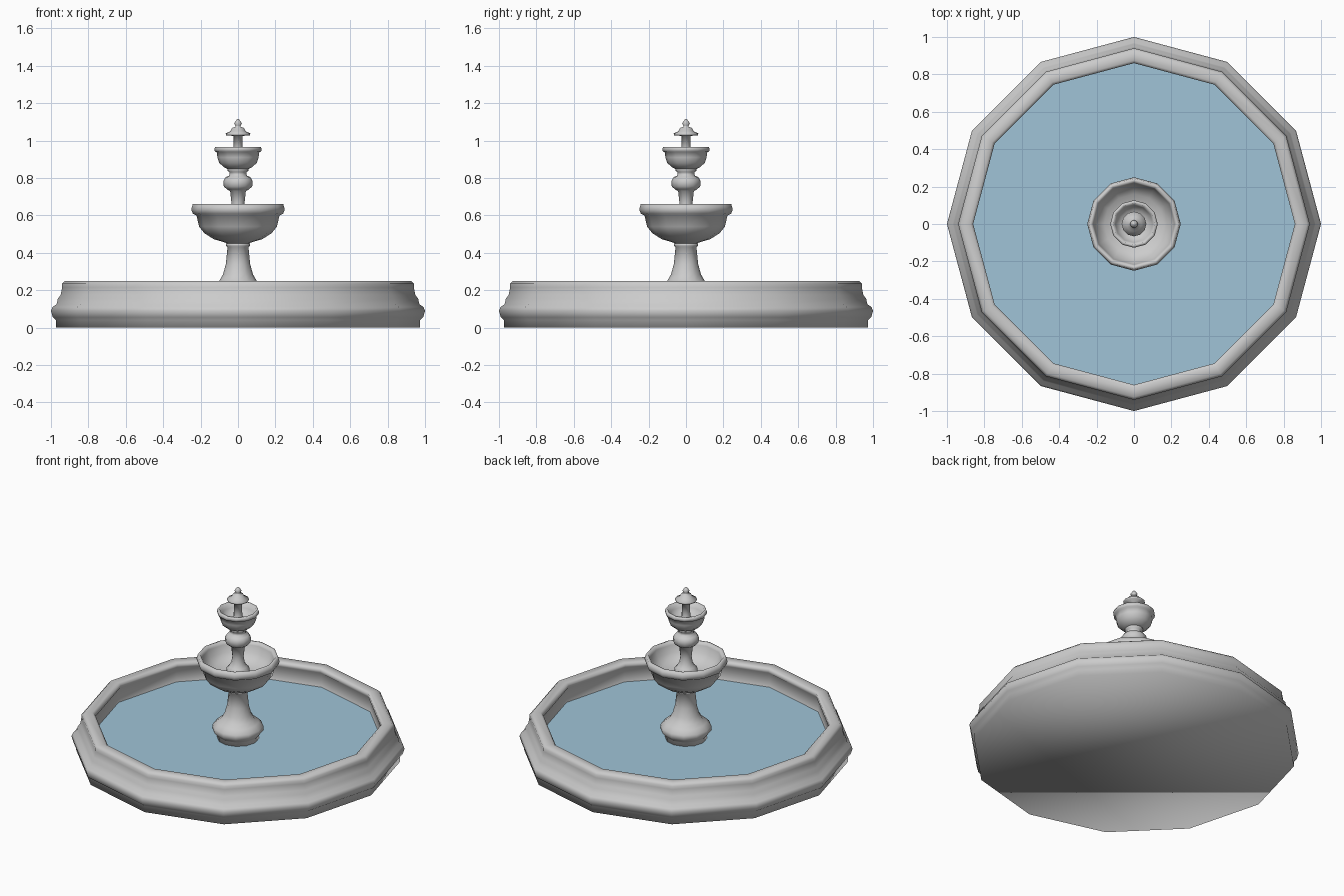
import bpy, bmesh
from math import sin, cos, pi

SIDES = 12


def lathe(name, profile, cap_start=False, cap_end=False):
    """Turn a (radius, z) profile around z with 12 smooth-shaded sides."""
    bm = bmesh.new()
    rings = [[bm.verts.new((r * cos(2 * pi * i / SIDES), r * sin(2 * pi * i / SIDES), z))
              for i in range(SIDES)] for r, z in profile]
    for a, b in zip(rings, rings[1:]):
        for i in range(SIDES):
            j = (i + 1) % SIDES
            bm.faces.new((a[i], a[j], b[j], b[i]))
    if cap_start:
        bm.faces.new(rings[0][::-1])
    if cap_end:
        bm.faces.new(rings[-1])
    for f in bm.faces:
        f.smooth = True
    mesh = bpy.data.meshes.new(name)
    bm.to_mesh(mesh)
    bm.free()
    obj = bpy.data.objects.new(name, mesh)
    bpy.context.collection.objects.link(obj)
    return obj


# Pool basin: moulded outer wall, rounded rim, inner wall and floor
lathe("pool_basin", [
    (0.972, 0), (0.972, 0.04), (0.99, 0.055), (1.0, 0.09), (0.992, 0.11),
    (0.97, 0.125), (0.963, 0.155), (0.948, 0.175), (0.94, 0.215), (0.94, 0.235),
    (0.925, 0.25), (0.875, 0.25), (0.86, 0.24), (0.86, 0.22), (0.872, 0.205),
    (0.872, 0.06)], True, True)

# Water surface
water = lathe("water", [(0.873, 0.115), (0.873, 0.12)], True, True)
for f in water.data.polygons:
    f.use_smooth = False
mat = bpy.data.materials.new("water_blue")
mat.diffuse_color = (0.35, 0.55, 0.68, 1)
water.data.materials.append(mat)

# Pedestal: foot ring, bulb and tapering stem
lathe("pedestal", [
    (0.125, 0.06), (0.125, 0.145), (0.135, 0.155), (0.155, 0.18), (0.152, 0.205),
    (0.125, 0.23), (0.1, 0.25), (0.08, 0.285), (0.065, 0.34), (0.056, 0.43),
    (0.065, 0.437), (0.065, 0.45)], True, True)

# Large bowl, outside then inside
lathe("large_bowl", [
    (0.06, 0.45), (0.075, 0.457), (0.13, 0.473), (0.18, 0.505), (0.208, 0.54),
    (0.222, 0.6), (0.242, 0.61), (0.25, 0.632), (0.242, 0.66), (0.226, 0.66),
    (0.218, 0.64), (0.205, 0.595), (0.16, 0.555), (0.07, 0.54)], True, True)

# Baluster between the bowls
lathe("baluster", [
    (0.07, 0.54), (0.07, 0.58), (0.055, 0.595), (0.04, 0.62), (0.034, 0.66),
    (0.042, 0.73), (0.06, 0.74), (0.076, 0.755), (0.078, 0.785), (0.065, 0.805),
    (0.047, 0.813), (0.045, 0.83), (0.055, 0.838), (0.055, 0.85)], True, True)

# Small bowl, outside then inside
lathe("small_bowl", [
    (0.05, 0.845), (0.075, 0.858), (0.1, 0.88), (0.11, 0.91), (0.113, 0.937),
    (0.124, 0.942), (0.127, 0.955), (0.122, 0.967), (0.11, 0.967),
    (0.1, 0.935), (0.075, 0.905), (0.03, 0.895)], True, True)

# Top spout: stem, saucer cap and finial
lathe("spout_finial", [
    (0.04, 0.895), (0.026, 0.925), (0.024, 1.025), (0.064, 1.028), (0.066, 1.038),
    (0.04, 1.05), (0.032, 1.068), (0.014, 1.074), (0.014, 1.08), (0.021, 1.092),
    (0.014, 1.103), (0.004, 1.115)], True, True)
